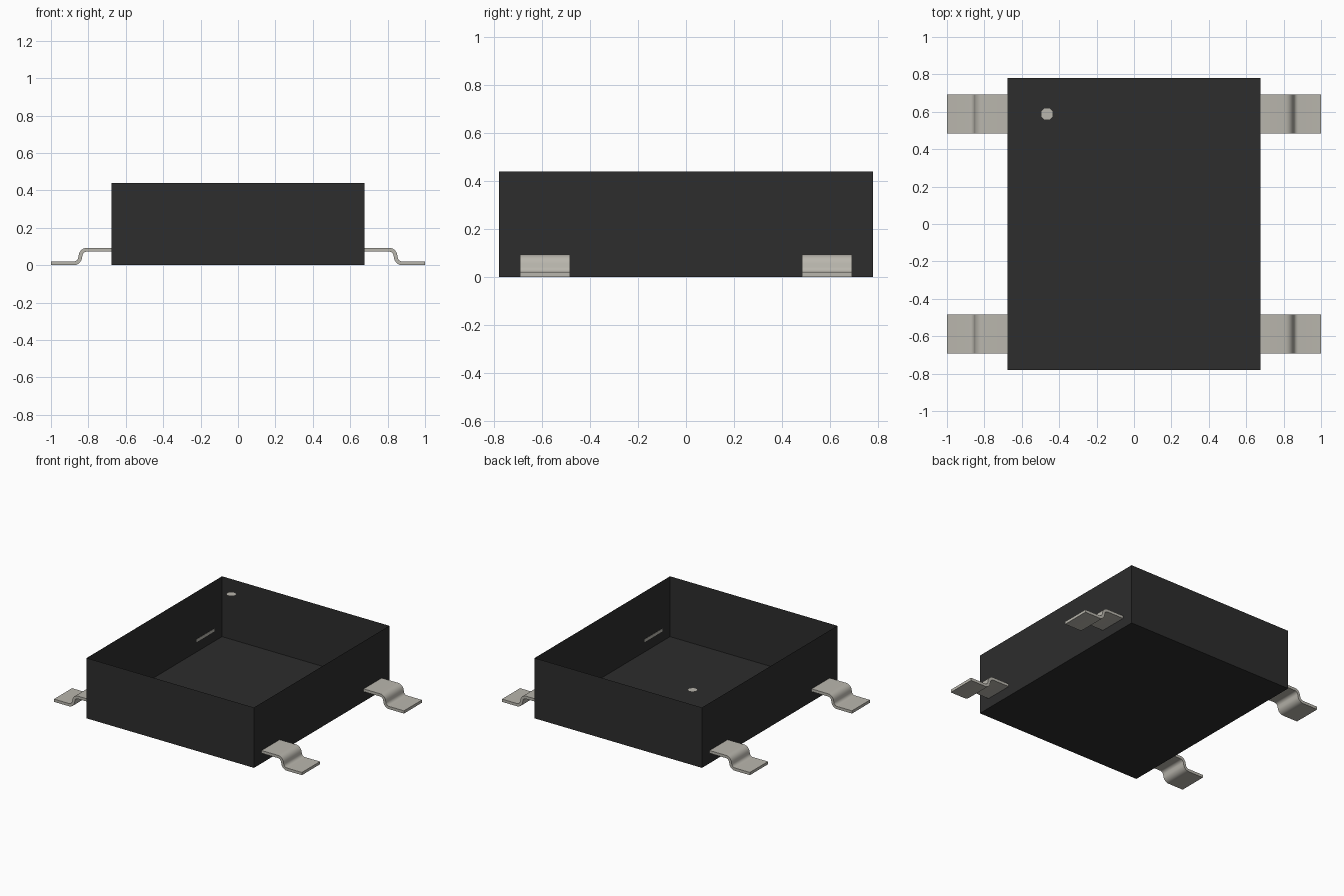
import bpy, bmesh, math
from mathutils import Matrix, Vector

cube = bpy.data.objects.get("Cube")
if cube:
    bpy.data.objects.remove(cube, do_unlink=True)


def material(name, rgb):
    m = bpy.data.materials.new(name)
    m.use_nodes = True
    m.diffuse_color = (*rgb, 1)
    bsdf = next(n for n in m.node_tree.nodes if n.type == 'BSDF_PRINCIPLED')
    bsdf.inputs["Base Color"].default_value = (*rgb, 1)
    bsdf.inputs["Roughness"].default_value = 0.6
    return m


BLACK = material("black_plastic", (0.026, 0.026, 0.026))
METAL = material("pale_metal", (0.485, 0.468, 0.418))


def add_object(name, bm, mat):
    mesh = bpy.data.meshes.new(name)
    bm.to_mesh(mesh)
    bm.free()
    mesh.materials.append(mat)
    ob = bpy.data.objects.new(name, mesh)
    bpy.context.scene.collection.objects.link(ob)
    return ob


# Body: thin-walled box with a floor and no lid
W, D, H = 1.35, 1.56, 0.44
bm = bmesh.new()
bmesh.ops.create_cube(bm, size=1, matrix=Matrix.Translation((0, 0, H / 2)) @ Matrix.Diagonal((W, D, H, 1)))
lid = [f for f in bm.faces if f.normal.z > 0.9]
bmesh.ops.delete(bm, geom=lid, context='FACES')
add_object("body", bm, BLACK)

# Pin marker: flat disc level with the rim
bm = bmesh.new()
bmesh.ops.create_circle(bm, cap_ends=True, segments=8, radius=0.035,
                        matrix=Matrix.Translation((-0.465, 0.588, H)) @ Matrix.Rotation(math.pi / 8, 4, 'Z'))
add_object("pin_marker", bm, METAL)

# Lead section: flat shoulder, S-bend, flat foot
T, R, ANGLE, STEPS = 0.02, 0.035, math.radians(80), 6
TOP, FOOT, BEND_X = 0.083, T / 2, 0.843


def lead_section():
    """Closed outline made by offsetting the centre line to both sides."""
    drop = TOP - FOOT
    straight = (drop - 2 * R * (1 - math.cos(ANGLE))) / math.sin(ANGLE)
    half = R * math.sin(ANGLE) + straight * math.cos(ANGLE) / 2
    x0, x1 = BEND_X - half, BEND_X + half
    path = [(W / 2 - 0.002, TOP, 0)]
    for i in range(STEPS + 1):
        a = ANGLE * i / STEPS
        path.append((x0 + R * math.sin(a), TOP - R * (1 - math.cos(a)), a))
    for i in range(STEPS, -1, -1):
        a = ANGLE * i / STEPS
        path.append((x1 - R * math.sin(a), FOOT + R * (1 - math.cos(a)), a))
    path.append((1.0, FOOT, 0))
    upper = [(x + math.sin(a) * T / 2, z + math.cos(a) * T / 2) for x, z, a in path]
    lower = [(x - math.sin(a) * T / 2, z - math.cos(a) * T / 2) for x, z, a in path]
    return upper + lower[::-1]


def add_lead(name, side, y, width=0.208):
    bm = bmesh.new()
    verts = [bm.verts.new((side * x, y - width / 2, z)) for x, z in lead_section()]
    face = bm.faces.new(verts)
    ext = bmesh.ops.extrude_face_region(bm, geom=[face])
    moved = [v for v in ext["geom"] if isinstance(v, bmesh.types.BMVert)]
    bmesh.ops.translate(bm, verts=moved, vec=Vector((0, width, 0)))
    bmesh.ops.recalc_face_normals(bm, faces=bm.faces)
    return add_object(name, bm, METAL)


# Four leads, two on each long side
leads = [add_lead(f"lead_{yn}_{xn}", side, y)
         for xn, side in (("left", 1), ("right", -1))
         for yn, y in (("front", -0.588), ("back", 0.588))]

bpy.ops.object.select_all(action='DESELECT')
for ob in leads:
    ob.select_set(True)
bpy.context.view_layer.objects.active = leads[0]
bpy.ops.object.shade_smooth_by_angle(angle=math.radians(35))
